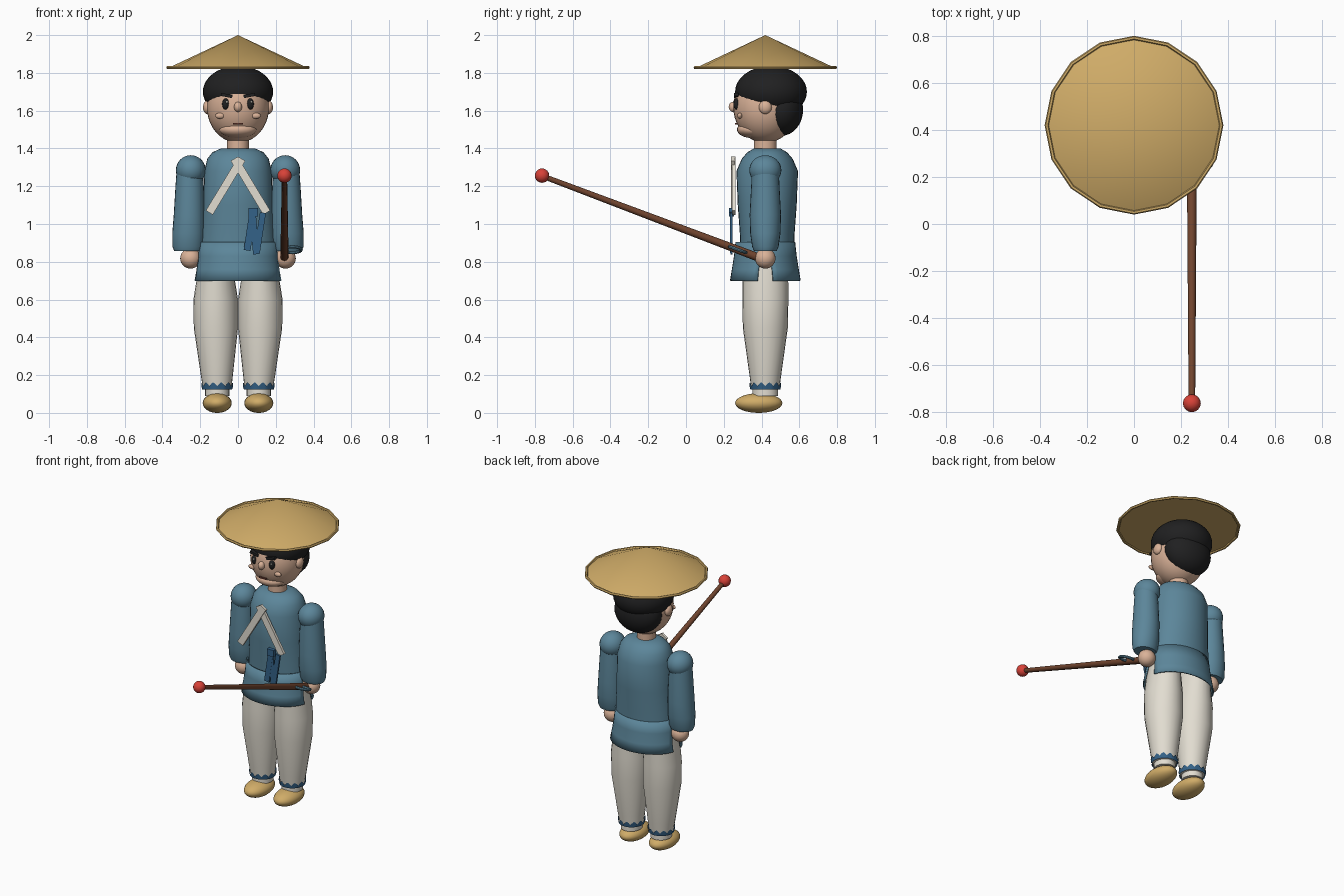
import bpy, bmesh, math
from mathutils import Vector, Matrix

if "Cube" in bpy.data.objects:
    bpy.data.objects.remove(bpy.data.objects["Cube"])

CY = 0.42  # body axis, the staff reaches forward of it


def lin(c):
    c /= 255
    return c / 12.92 if c <= 0.04045 else ((c + 0.055) / 1.055) ** 2.4


def mat(name, r, g, b):
    m = bpy.data.materials.new(name)
    m.diffuse_color = (lin(r), lin(g), lin(b), 1)
    m.use_nodes = True
    m.node_tree.nodes["Principled BSDF"].inputs["Base Color"].default_value = m.diffuse_color
    return m


STRAW = mat("straw", 208, 172, 104)
SKIN = mat("skin", 218, 178, 152)
HAIR = mat("black hair", 32, 32, 33)
CLOTH = mat("teal cloth", 92, 134, 154)
PANTS = mat("off white cloth", 226, 221, 209)
BLUE = mat("dark blue", 52, 98, 136)
WOOD = mat("brown wood", 112, 68, 46)
RED = mat("red", 216, 66, 56)
MOUTH = mat("dark mouth", 110, 62, 52)


def finish(bm, name, m, smooth=True):
    bmesh.ops.recalc_face_normals(bm, faces=bm.faces)
    me = bpy.data.meshes.new(name)
    bm.to_mesh(me)
    bm.free()
    me.materials.append(m)
    ob = bpy.data.objects.new(name, me)
    bpy.context.collection.objects.link(ob)
    if smooth:
        bpy.ops.object.select_all(action='DESELECT')
        ob.select_set(True)
        bpy.context.view_layer.objects.active = ob
        bpy.ops.object.shade_smooth_by_angle(angle=math.radians(40))
    return ob


def ball(name, m, loc, rad, seg=24, rings=16):
    bm = bmesh.new()
    bmesh.ops.create_uvsphere(bm, u_segments=seg, v_segments=rings, radius=1)
    bmesh.ops.transform(bm, verts=bm.verts, matrix=Matrix.Translation(loc) @ Matrix.Diagonal((*rad, 1)))
    return finish(bm, name, m)


def loft(name, m, rings, seg=24, cap=True):
    """Elliptical rings given as (x, y, z, rx, ry)."""
    bm = bmesh.new()
    loops = [[bm.verts.new((x + rx * math.cos(i * math.tau / seg), y + ry * math.sin(i * math.tau / seg), z))
              for i in range(seg)] for x, y, z, rx, ry in rings]
    for a, b in zip(loops, loops[1:]):
        for i in range(seg):
            j = (i + 1) % seg
            bm.faces.new((a[i], a[j], b[j], b[i]))
    if cap:
        bm.faces.new(loops[0])
        bm.faces.new(loops[-1])
    return finish(bm, name, m)


def rod(name, m, a, b, r1, r2, seg=12):
    a, b = Vector(a), Vector(b)
    d = b - a
    bm = bmesh.new()
    bmesh.ops.create_cone(bm, cap_ends=True, segments=seg, radius1=r1, radius2=r2, depth=d.length)
    rot = d.to_track_quat('Z', 'Y').to_matrix().to_4x4()
    bmesh.ops.transform(bm, verts=bm.verts, matrix=Matrix.Translation((a + b) / 2) @ rot)
    return finish(bm, name, m)


def strip(name, m, a, b, y, width, thick):
    """Flat bar in a vertical plane from (x, z) to (x, z)."""
    dx, dz = b[0] - a[0], b[1] - a[1]
    bm = bmesh.new()
    bmesh.ops.create_cube(bm, size=1)
    mtx = (Matrix.Translation(((a[0] + b[0]) / 2, y, (a[1] + b[1]) / 2))
           @ Matrix.Rotation(math.atan2(dx, dz), 4, 'Y')
           @ Matrix.Diagonal((width, thick, math.hypot(dx, dz), 1)))
    bmesh.ops.transform(bm, verts=bm.verts, matrix=mtx)
    return finish(bm, name, m, False)


def torus(name, m, mtx, R, r, seg, sides):
    bm = bmesh.new()
    vs = [[bm.verts.new(mtx @ Vector(((R + r * math.cos(t)) * math.cos(u), (R + r * math.cos(t)) * math.sin(u),
                                      r * math.sin(t))))
           for t in (k * math.tau / sides for k in range(sides))]
          for u in (i * math.tau / seg for i in range(seg))]
    for i in range(seg):
        for k in range(sides):
            i2, k2 = (i + 1) % seg, (k + 1) % sides
            bm.faces.new((vs[i][k], vs[i2][k], vs[i2][k2], vs[i][k2]))
    return finish(bm, name, m)


# Conical hat with a thin rim
bm = bmesh.new()
bmesh.ops.create_cone(bm, cap_ends=True, segments=16, radius1=0.367, radius2=0, depth=0.173,
                      matrix=Matrix.Translation((0, CY, 1.9135)))
finish(bm, "hat", STRAW)
torus("hat_rim", STRAW, Matrix.Translation((0, CY, 1.828)), 0.371, 0.009, 16, 6)

# Head, jaw, hair and neck
ball("head", SKIN, (0, CY, 1.62), (0.165, 0.17, 0.19), 32, 20)
ball("jaw", SKIN, (0, 0.35, 1.5), (0.1, 0.08, 0.045))
ball("hair_top", HAIR, (0, 0.45, 1.70), (0.186, 0.19, 0.137), 32, 20)
ball("hair_back", HAIR, (0, 0.505, 1.605), (0.16, 0.115, 0.138))
loft("neck", SKIN, [(0, CY, 1.36, 0.058, 0.06), (0, CY, 1.47, 0.058, 0.06)])

# Face
ball("nose", SKIN, (0, 0.25, 1.62), (0.021, 0.024, 0.027), 16, 10)
strip("mouth", MOUTH, (-0.026, 1.53), (0.026, 1.53), 0.266, 0.009, 0.012)
for s, side in ((-1, "right"), (1, "left")):
    ball(f"{side}_ear", SKIN, (s * 0.163, 0.42, 1.618), (0.022, 0.034, 0.036), 16, 10)
    ball(f"{side}_eye", HAIR, (s * 0.065, 0.268, 1.635), (0.019, 0.017, 0.03), 16, 10)
    ball(f"{side}_eye_glint", PANTS, (s * 0.065 + 0.006, 0.252, 1.646), (0.005, 0.004, 0.006), 8, 6)
    ball(f"{side}_cheek", SKIN, (s * 0.095, 0.285, 1.573), (0.026, 0.013, 0.016), 16, 10)
    strip(f"{side}_brow", HAIR, (s * 0.03, 1.674), (s * 0.09, 1.686), 0.266, 0.016, 0.026)

# Jacket body
loft("jacket", CLOTH, [(0, 0.43, z, rx, ry) for z, rx, ry in (
    (0.85, 0.2, 0.142), (0.95, 0.195, 0.145), (1.1, 0.185, 0.156), (1.28, 0.178, 0.163),
    (1.345, 0.163, 0.135), (1.38, 0.135, 0.105), (1.4, 0.09, 0.07))], 32)

# Jacket skirt, two curved flaps parted at the hips
for s, part in ((-1, "front"), (1, "back")):
    bm = bmesh.new()
    rows = []
    for z, rx, ry, gap in ((0.905, 0.205, 0.158, 2), (0.83, 0.213, 0.166, 8), (0.76, 0.224, 0.177, 12),
                           (0.70, 0.236, 0.187, 13)):
        n, g = 18, math.radians(gap)
        rows.append([bm.verts.new((rx * math.cos(g + (math.pi - 2 * g) * i / n),
                                   CY + s * ry * math.sin(g + (math.pi - 2 * g) * i / n), z))
                     for i in range(n + 1)])
    for a, b in zip(rows, rows[1:]):
        for i in range(n):
            bm.faces.new((a[i], a[i + 1], b[i + 1], b[i]))
    flap = finish(bm, f"{part}_skirt_flap", CLOTH)
    if flap.data.polygons[9].normal.y * s < 0:
        flap.data.flip_normals()
    solid = flap.modifiers.new("thickness", 'SOLIDIFY')
    solid.thickness = 0.008

# Limbs
for s, side in ((-1, "right"), (1, "left")):
    ball(f"{side}_shoulder", CLOTH, (s * 0.25, CY, 1.285), (0.079, 0.085, 0.079))
    loft(f"{side}_sleeve", CLOTH, [(s * x, CY, z, rx, ry) for x, z, rx, ry in (
        (0.256, 1.27, 0.07, 0.072), (0.256, 1.2, 0.075, 0.075), (0.258, 1.05, 0.082, 0.083),
        (0.262, 0.95, 0.086, 0.08), (0.264, 0.88, 0.083, 0.07), (0.264, 0.857, 0.074, 0.06))])
    ball(f"{side}_hand", SKIN, (s * 0.251, CY, 0.818), (0.055, 0.054, 0.054))
    loft(f"{side}_trouser_leg", PANTS, [(s * x, CY, z, rx, ry) for x, z, rx, ry in (
        (0.11, 0.09, 0.064, 0.068), (0.11, 0.125, 0.064, 0.068), (0.11, 0.128, 0.075, 0.074),
        (0.112, 0.2, 0.085, 0.084), (0.117, 0.45, 0.117, 0.119), (0.118, 0.6, 0.118, 0.122),
        (0.118, 0.87, 0.075, 0.12))])
    ball(f"{side}_shoe", STRAW, (s * 0.11, 0.385, 0.052), (0.077, 0.125, 0.052))

    # Cuff band with a scalloped upper edge
    bm = bmesh.new()
    n = 48
    low, high = [], []
    for i in range(n):
        c, d = math.cos(i * math.tau / n), math.sin(i * math.tau / n)
        top = (0.142, 0.154, 0.162, 0.154)[i % 4]
        low.append(bm.verts.new((s * 0.11 + 0.079 * c, CY + 0.079 * d, 0.124)))
        high.append(bm.verts.new((s * 0.11 + 0.084 * c, CY + 0.084 * d, top)))
    for i in range(n):
        j = (i + 1) % n
        bm.faces.new((low[i], low[j], high[j], high[i]))
    finish(bm, f"{side}_cuff", BLUE)

    # Crossed collar strap
    strip(f"{side}_collar_strap", PANTS, (s * -0.02, 1.345), (s * 0.152, 1.06), 0.25 + s * 0.003, 0.043, 0.018)

# Sash knot and hanging tails
strip("sash_knot", BLUE, (0.08, 1.085), (0.08, 1.04), 0.24, 0.05, 0.026)
strip("sash_tail_long", BLUE, (0.078, 1.06), (0.048, 0.86), 0.24, 0.036, 0.012)
strip("sash_tail_middle", BLUE, (0.078, 1.05), (0.097, 0.84), 0.241, 0.034, 0.012)
strip("sash_tail_outer", BLUE, (0.132, 1.06), (0.1, 0.85), 0.239, 0.032, 0.012)

# Staff with a round tip and a loop near the hand
rod("staff", WOOD, (0.246, 0.385, 0.822), (0.246, -0.75, 1.25), 0.022, 0.014)
ball("staff_tip", RED, (0.246, -0.762, 1.256), (0.038, 0.038, 0.038), 16, 12)
loop = Matrix.Translation((0.288, 0.275, 0.864)) @ Matrix.Rotation(math.radians(-20), 4, 'X')
torus("staff_loop", CLOTH, loop, 0.046, 0.009, 20, 8)
